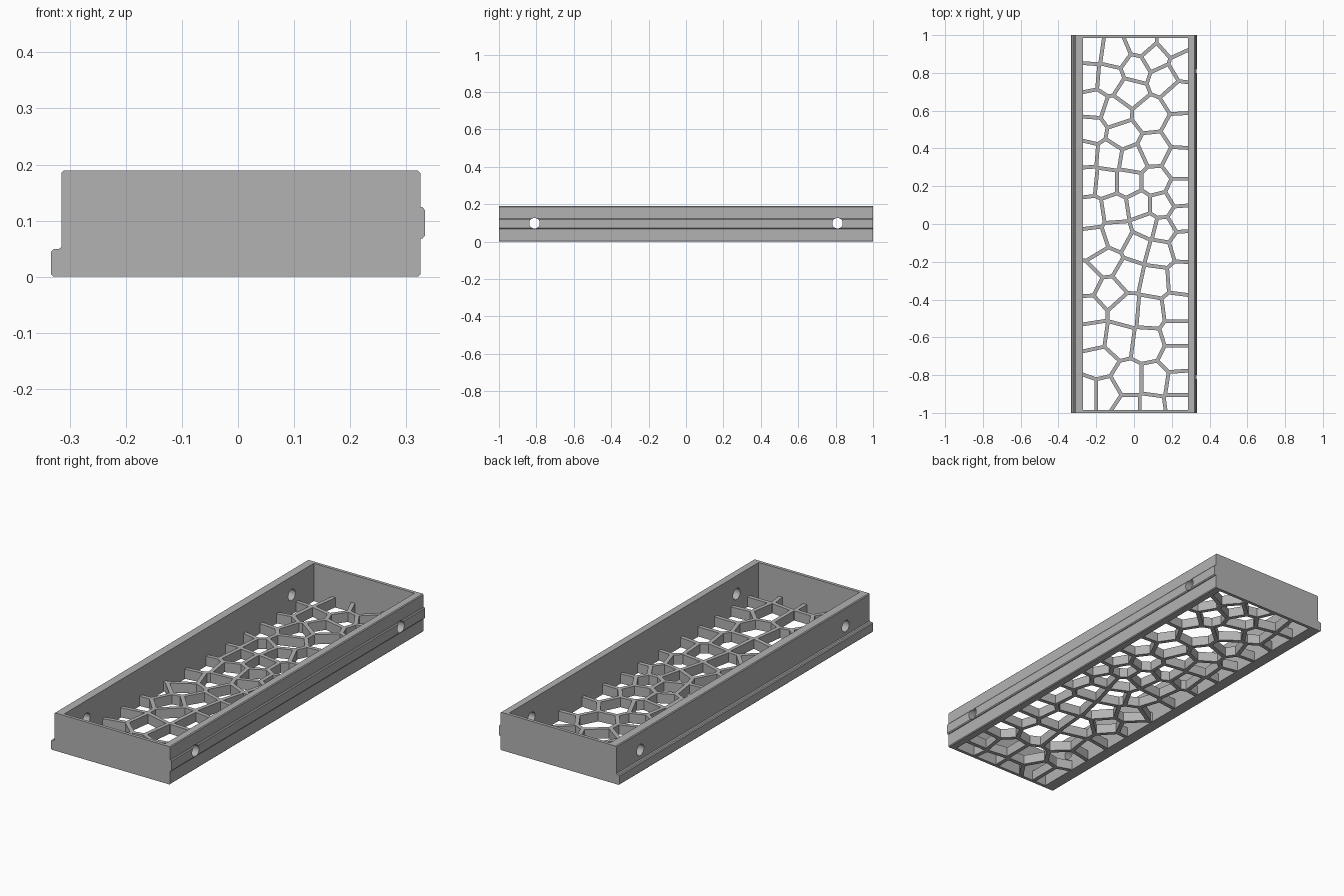
import bpy, bmesh
from math import pi
from mathutils import Vector, Matrix

if "Cube" in bpy.data.objects:
    bpy.data.objects.remove(bpy.data.objects["Cube"])

grey = bpy.data.materials.new("plain grey")
grey.use_nodes = True
COLOUR = (0.45, 0.45, 0.45, 1)
grey.diffuse_color = COLOUR
grey.node_tree.nodes["Principled BSDF"].inputs["Base Color"].default_value = COLOUR

# Inner opening of the tray
LEFT, RIGHT, END = -0.27, 0.287, 0.984


def add_object(name, bm):
    bmesh.ops.recalc_face_normals(bm, faces=bm.faces)
    mesh = bpy.data.meshes.new(name)
    bm.to_mesh(mesh)
    bm.free()
    mesh.materials.append(grey)
    obj = bpy.data.objects.new(name, mesh)
    bpy.context.collection.objects.link(obj)
    return obj


def add_prism(bm, points, move):
    """Extrude a closed outline along the move vector."""
    face = bm.faces.new([bm.verts.new(p) for p in points])
    grown = bmesh.ops.extrude_face_region(bm, geom=[face], use_keep_orig=True)
    top = [v for v in grown["geom"] if isinstance(v, bmesh.types.BMVert)]
    bmesh.ops.translate(bm, verts=top, vec=move)


def add_box(bm, low, high):
    (x0, y0, z0), (x1, y1, z1) = low, high
    add_prism(bm, [(x0, y0, z0), (x1, y0, z0), (x1, y1, z0), (x0, y1, z0)], (0, 0, z1 - z0))


def cut(obj, cutter):
    """Subtract the cutter, apply the result and discard the cutter."""
    cutter.hide_render = True
    mod = obj.modifiers.new("cut", "BOOLEAN")
    mod.operation = "DIFFERENCE"
    mod.solver = "EXACT"
    mod.object = cutter
    bpy.context.view_layer.objects.active = obj
    bpy.ops.object.modifier_apply(modifier=mod.name)
    bpy.data.objects.remove(cutter)


# Outer frame: end profile with a lip on one side and a rib on the other
profile = [
    (-0.329, 0), (0.321, 0), (0.325, 0.004),
    (0.325, 0.068), (0.329, 0.068), (0.333, 0.073), (0.333, 0.119), (0.329, 0.124), (0.325, 0.124),
    (0.325, 0.185), (0.321, 0.189), (-0.311, 0.189), (-0.315, 0.185),
    (-0.315, 0.053), (-0.32, 0.049), (-0.329, 0.049), (-0.333, 0.045), (-0.333, 0.004),
]
bm = bmesh.new()
add_prism(bm, [(x, -1, z) for x, z in profile], (0, 2, 0))
frame = add_object("tray_frame", bm)

bm = bmesh.new()
add_box(bm, (LEFT, -END, -0.1), (RIGHT, END, 0.3))
cut(frame, add_object("opening_cutter", bm))

# Screw holes through both long walls
bm = bmesh.new()
for y in (-0.81, 0.81):
    place = Matrix.Translation((0, y, 0.098)) @ Matrix.Rotation(pi / 2, 4, "Y")
    bmesh.ops.create_cone(bm, cap_ends=True, segments=32, radius1=0.028, radius2=0.028,
                          depth=1, matrix=place)
cut(frame, add_object("hole_cutter", bm))

# Cell centres of the floor lattice, in hundredths
seeds = [
    (-24, 92), (-10, 90), (4, 96), (1, 82), (11, 88), (20, 96), (26, 83), (16, 77),
    (-25, 78), (-13, 77), (-2, 70), (24, 68), (-22, 63), (-10, 59), (8, 58), (25, 49),
    (-23, 50), (-6, 47), (-26, 37), (-13, 36), (-1, 34), (10, 39), (24, 32),
    (-25, 23), (-15, 22), (-3, 22), (11, 22), (24, 16),
    (-23, 6), (-10, 8), (3, 10), (14, 10), (25, 3),
    (-9, -6), (7, -1), (2, -12), (15, -3), (26, -11), (-21, -10), (13, -15),
    (-15, -20), (-3, -27), (11, -30), (25, -29), (-25, -30), (-13, -36),
    (-24, -46), (-4, -46), (8, -47), (23, -45), (-22, -59), (-8, -61), (7, -63),
    (23, -58), (23, -71), (-19, -73), (-3, -83), (11, -83), (24, -85),
    (-25, -90), (-15, -90), (-3, -98), (9, -98), (24, -96),
]
seeds = [Vector(s) / 100 for s in seeds]
HALF_STRUT = 0.01


def clip(poly, point, normal):
    """Keep the part of the polygon behind a line."""
    out = []
    for a, b in zip(poly, poly[1:] + poly[:1]):
        da, db = (a - point).dot(normal), (b - point).dot(normal)
        if da <= 0:
            out.append(a)
        if da * db < 0:
            out.append(a.lerp(b, da / (da - db)))
    return out


# Floor lattice: a slab with one opening per cell
bm = bmesh.new()
add_box(bm, (LEFT - 0.006, -END - 0.006, 0.002), (RIGHT + 0.006, END + 0.006, 0.05))
lattice = add_object("floor_lattice", bm)

bm = bmesh.new()
for seed in seeds:
    cell = [Vector(c) for c in ((LEFT, -END), (RIGHT, -END), (RIGHT, END), (LEFT, END))]
    for other in seeds:
        if other is not seed and cell:
            normal = (other - seed).normalized()
            cell = clip(cell, (seed + other) / 2 - normal * HALF_STRUT, normal)
    if len(cell) > 2:
        add_prism(bm, [(p.x, p.y, -0.1) for p in cell], (0, 0, 0.3))
cut(lattice, add_object("cell_cutter", bm))

# Smooth the round holes and keep every other edge crisp
bpy.ops.object.select_all(action="DESELECT")
frame.select_set(True)
bpy.context.view_layer.objects.active = frame
bpy.ops.object.shade_smooth_by_angle(angle=pi / 9)
